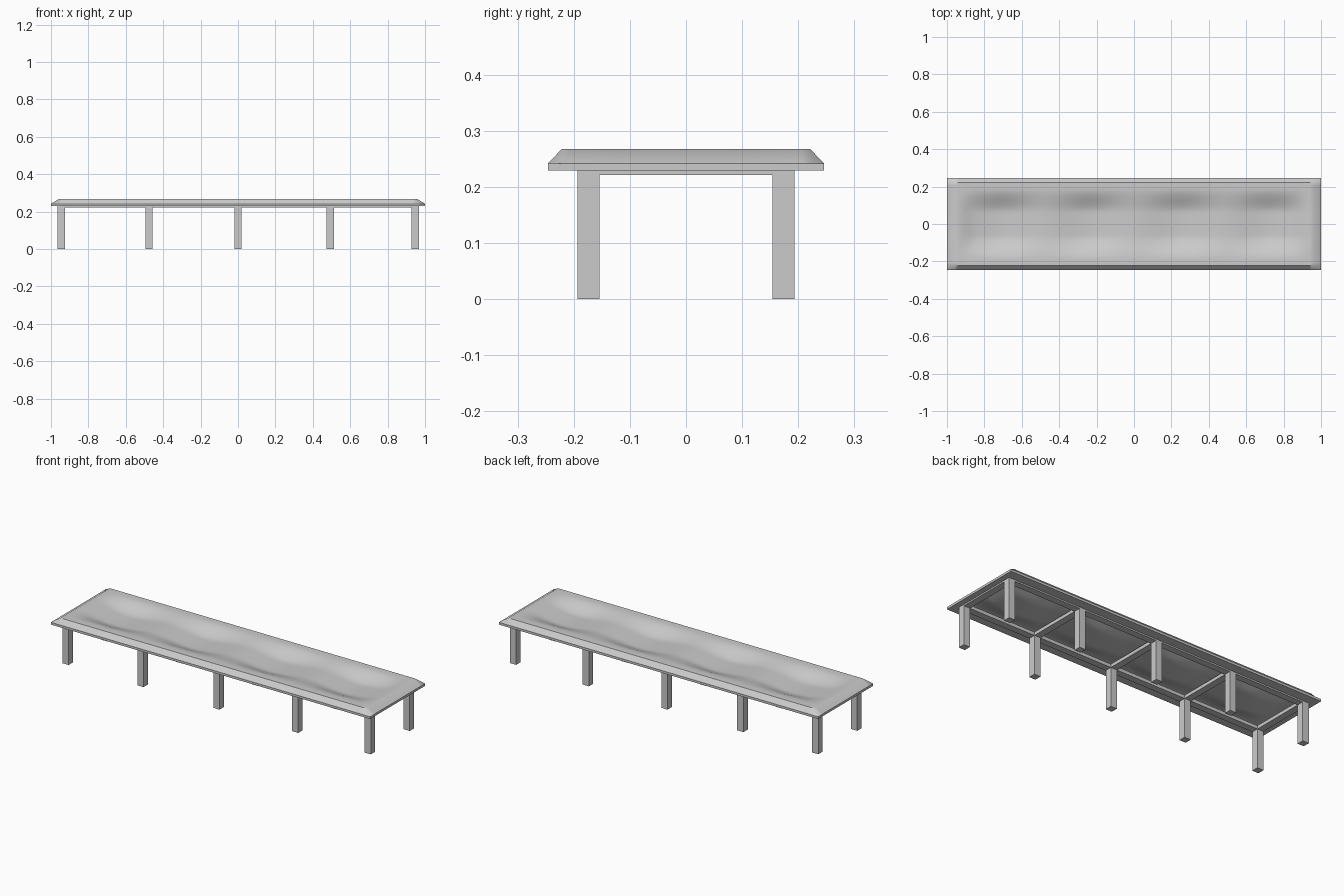
import bpy, bmesh, math

if "Cube" in bpy.data.objects:
    bpy.data.objects.remove(bpy.data.objects["Cube"])

LEG_X = [-0.945, -0.476, 0.0, 0.493, 0.948]
LEG_Y = 0.174
LEG_W = 0.039
RIM_Z, TOP_Z, FLANGE_Z = 0.242, 0.268, 0.229
HALF_X, HALF_Y = 1.0, 0.246


def smooth(a, b, v):
    t = max(0.0, min(1.0, (v - a) / (b - a)))
    return t * t * (3 - 2 * t)


def box(name, lo, hi):
    bpy.ops.mesh.primitive_cube_add(size=1, location=[(a + b) / 2 for a, b in zip(lo, hi)])
    ob = bpy.context.object
    ob.name = name
    ob.scale = [b - a for a, b in zip(lo, hi)]
    bpy.ops.object.transform_apply(location=False, rotation=False, scale=True)
    return ob


def seat_height(x, y):
    # four sitting hollows, one per bay, joined by low ridges
    pool = 0.0
    for a, b in zip(LEG_X, LEG_X[1:]):
        if a < x < b:
            pool = math.sin(math.pi * (x - a) / (b - a)) ** 2
    ends = 1 - smooth(0.84, 0.955, abs(x))
    across = 1 - smooth(0.06, 0.19, abs(y))
    return TOP_Z - (0.017 * ends + 0.022 * pool) * across


# Seat shell: dished top, sloping border, thin lip and underside flange
bm = bmesh.new()
nx, ny = 96, 32
in_x, in_y = 0.958, 0.221
xs = [-HALF_X] + [-in_x + 2 * in_x * i / nx for i in range(nx + 1)] + [HALF_X]
ys = [-HALF_Y] + [-in_y + 2 * in_y * j / ny for j in range(ny + 1)] + [HALF_Y]
grid = []
for x in xs:
    row = []
    for y in ys:
        edge = abs(x) == HALF_X or abs(y) == HALF_Y
        row.append(bm.verts.new((x, y, RIM_Z if edge else seat_height(x, y))))
    grid.append(row)
for i in range(len(xs) - 1):
    for j in range(len(ys) - 1):
        bm.faces.new((grid[i][j], grid[i + 1][j], grid[i + 1][j + 1], grid[i][j + 1]))


def extrude_border(edges, inset, z):
    ret = bmesh.ops.extrude_edge_only(bm, edges=edges)["geom"]
    for v in ret:
        if isinstance(v, bmesh.types.BMVert):
            v.co.x = max(-HALF_X + inset, min(HALF_X - inset, v.co.x))
            v.co.y = max(-HALF_Y + inset, min(HALF_Y - inset, v.co.y))
            v.co.z = z
    return [e for e in ret if isinstance(e, bmesh.types.BMEdge) and e.is_boundary]


lip = extrude_border([e for e in bm.edges if e.is_boundary], 0.0, FLANGE_Z)
extrude_border(lip, 0.055, FLANGE_Z)
bmesh.ops.remove_doubles(bm, verts=bm.verts[:], dist=1e-5)
bmesh.ops.recalc_face_normals(bm, faces=bm.faces[:])
mesh = bpy.data.meshes.new("seat")
bm.to_mesh(mesh)
bm.free()
seat = bpy.data.objects.new("seat", mesh)
bpy.context.collection.objects.link(seat)
bpy.context.view_layer.objects.active = seat
seat.select_set(True)
bpy.ops.object.shade_smooth_by_angle(angle=math.radians(40))

# Legs and cross rails, one pair per frame
h = LEG_W / 2
for n, x in enumerate(LEG_X, 1):
    for side, s in (("front", -1), ("back", 1)):
        y = s * LEG_Y
        box(f"{side}_leg_{n}", (x - h, y - h, 0), (x + h, y + h, 0.231))
    box(f"cross_rail_{n}", (x - h, -LEG_Y + h, 0.221), (x + h, LEG_Y - h, 0.24))

# Long rails between neighbouring legs
for n, (a, b) in enumerate(zip(LEG_X, LEG_X[1:]), 1):
    for side, s in (("front", -1), ("back", 1)):
        y = s * LEG_Y
        box(f"{side}_rail_{n}", (a + h, y - h, 0.221), (b - h, y + h, 0.24))
